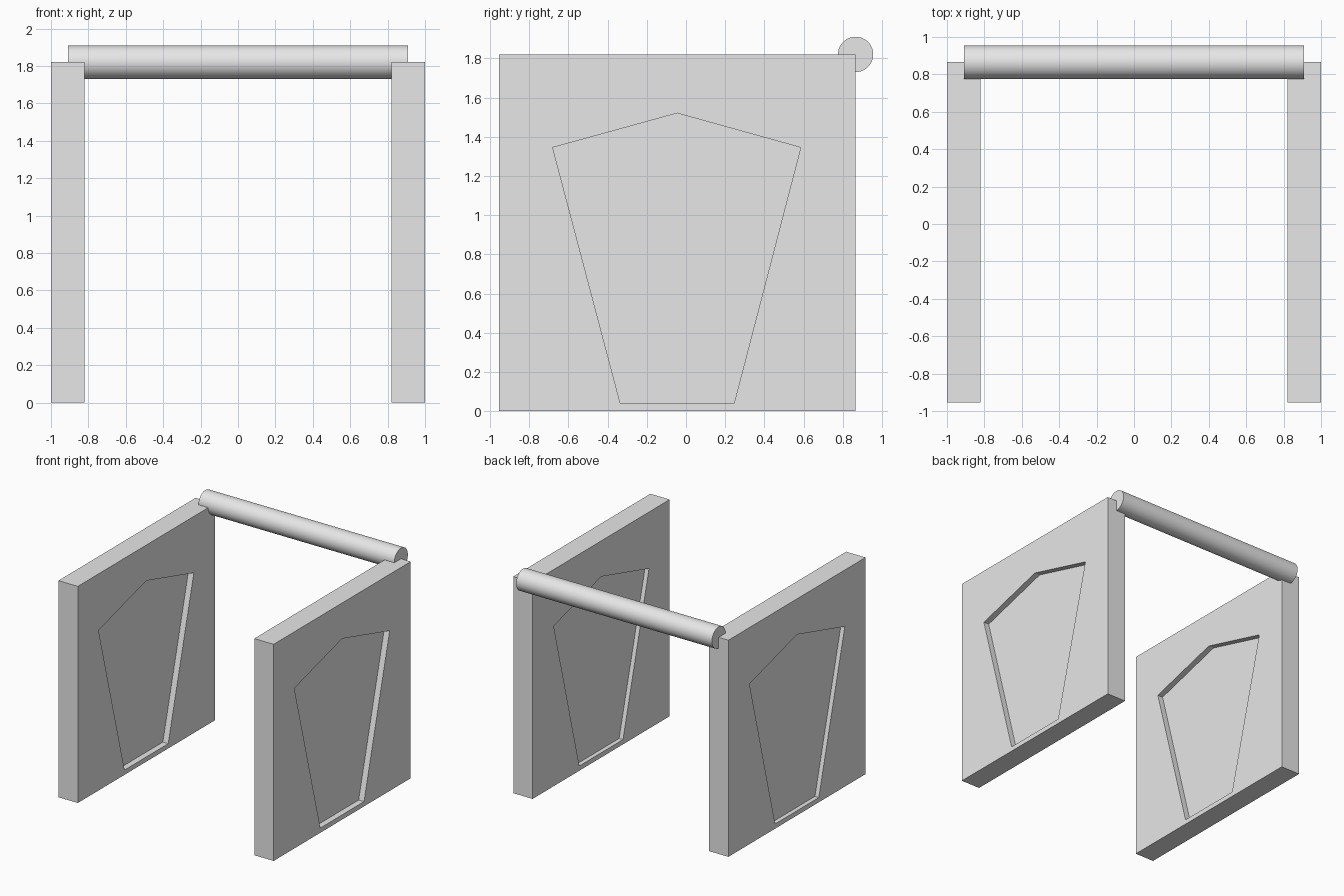
import bpy
import bmesh
import math

if "Cube" in bpy.data.objects:
    bpy.data.objects.remove(bpy.data.objects["Cube"], do_unlink=True)

# Single plain grey material
grey = bpy.data.materials.new("light_grey")
grey.use_nodes = True
grey.diffuse_color = (0.8, 0.8, 0.8, 1)
grey.node_tree.nodes["Principled BSDF"].inputs["Base Color"].default_value = (0.8, 0.8, 0.8, 1)


def prism(name, profile, x0, x1):
    """Extrude a (y, z) outline along x."""
    bm = bmesh.new()
    face = bm.faces.new([bm.verts.new((x0, y, z)) for y, z in profile])
    out = bmesh.ops.extrude_face_region(bm, geom=[face])
    verts = [v for v in out["geom"] if isinstance(v, bmesh.types.BMVert)]
    bmesh.ops.translate(bm, vec=(x1 - x0, 0, 0), verts=verts)
    bmesh.ops.recalc_face_normals(bm, faces=bm.faces)
    mesh = bpy.data.meshes.new(name)
    bm.to_mesh(mesh)
    bm.free()
    mesh.materials.append(grey)
    obj = bpy.data.objects.new(name, mesh)
    bpy.context.collection.objects.link(obj)
    return obj


def carve(obj, cutter):
    """Cut a recess and discard the cutter."""
    cutter.hide_render = True
    mod = obj.modifiers.new("recess", 'BOOLEAN')
    mod.operation = 'DIFFERENCE'
    mod.solver = 'EXACT'
    mod.object = cutter
    bpy.context.view_layer.objects.active = obj
    bpy.ops.object.modifier_apply(modifier=mod.name)
    bpy.data.objects.remove(cutter, do_unlink=True)


FRONT, BACK, TOP = -0.955, 0.865, 1.82
square = [(FRONT, 0), (BACK, 0), (BACK, TOP), (FRONT, TOP)]
pentagon = [(-0.335, 0.04), (0.245, 0.04), (0.585, 1.345), (-0.045, 1.52), (-0.68, 1.345)]

# Side walls, each with a five-sided recess on both faces
for name, x0, x1 in (("right_wall", -1, -0.82), ("left_wall", 0.82, 1)):
    wall = prism(name, square, x0, x1)
    carve(wall, prism("outer_cutter", pentagon, x1 - 0.05, x1 + 0.1))
    carve(wall, prism("inner_cutter", pentagon, x0 - 0.1, x0 + 0.036))

# Round bar joining the upper back corners
bpy.ops.mesh.primitive_cylinder_add(vertices=64, radius=0.09, depth=1.82,
                                    location=(0, BACK, TOP),
                                    rotation=(0, math.pi / 2, 0))
bar = bpy.context.object
bar.name = "cross_bar"
bar.data.materials.append(grey)
bpy.ops.object.shade_smooth_by_angle(angle=math.radians(30))
